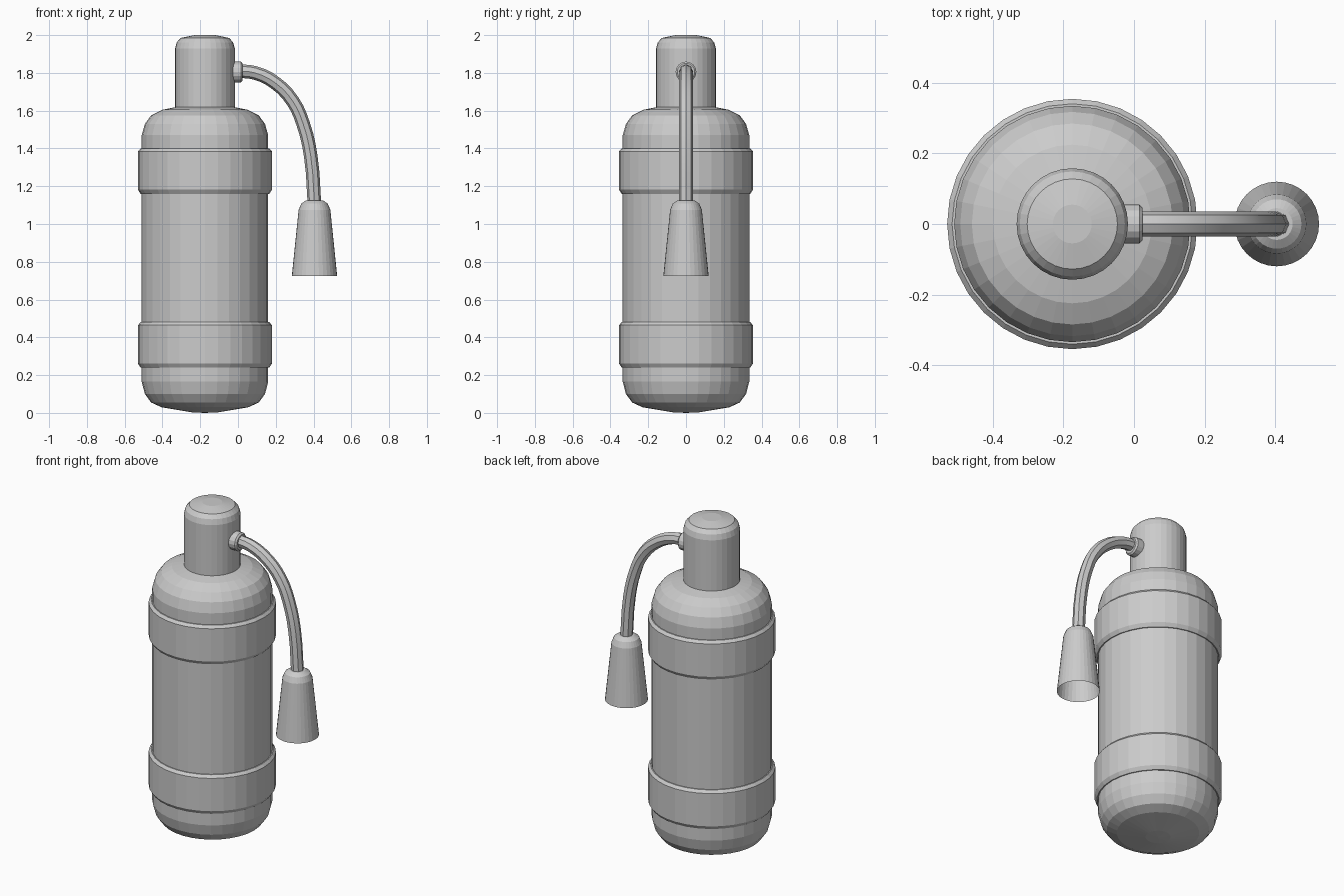
import bpy, bmesh, math
from mathutils import Matrix, Vector

if "Cube" in bpy.data.objects:
    bpy.data.objects.remove(bpy.data.objects["Cube"])

grey = bpy.data.materials.new("plain grey")
grey.use_nodes = True
grey.diffuse_color = (0.6, 0.6, 0.6, 1)
grey.node_tree.nodes["Principled BSDF"].inputs["Base Color"].default_value = (0.6, 0.6, 0.6, 1)

AXIS_X = -0.175
NOZZLE_X = 0.405


def lathe(name, profile, x, sides=32, matrix=None):
    """Spin (radius, height) points around a vertical axis at x."""
    bm = bmesh.new()
    verts = [bm.verts.new((r, 0, z)) for r, z in profile]
    edges = [bm.edges.new(pair) for pair in zip(verts, verts[1:])]
    bmesh.ops.spin(bm, geom=verts + edges, axis=(0, 0, 1), cent=(0, 0, 0),
                   angle=math.tau, steps=sides, use_merge=False)
    bmesh.ops.remove_doubles(bm, verts=bm.verts, dist=0.0005)
    bmesh.ops.recalc_face_normals(bm, faces=bm.faces)
    bm.transform(matrix or Matrix.Translation((x, 0, 0)))
    mesh = bpy.data.meshes.new(name)
    bm.to_mesh(mesh)
    bm.free()
    mesh.materials.append(grey)
    obj = bpy.data.objects.new(name, mesh)
    bpy.context.collection.objects.link(obj)
    return obj


# Tank with domed shoulder and shallow bulging base
lathe("tank", [(0, 0), (0.07, 0.003), (0.23, 0.03), (0.285, 0.055), (0.318, 0.10),
               (0.335, 0.165), (0.335, 1.47), (0.318, 1.53), (0.285, 1.575),
               (0.225, 1.605), (0.15, 1.62), (0, 1.62)], AXIS_X)

# Neck with rounded cap
lathe("neck", [(0, 1.6), (0.158, 1.6), (0.158, 1.93), (0.149, 1.962),
               (0.128, 1.985), (0.055, 2.0), (0, 2.0)], AXIS_X)

# Two bevelled straps around the tank
for name, low, high in (("lower_band", 0.24, 0.48), ("upper_band", 1.16, 1.4)):
    lathe(name, [(0.33, low), (0.341, low), (0.355, low + 0.022),
                 (0.355, high - 0.016), (0.341, high), (0.33, high)], AXIS_X)

# Collar where the hose leaves the neck
turn = Matrix.Translation((-0.04, 0, 1.805)) @ Matrix.Rotation(math.pi / 2, 4, 'Y')
lathe("hose_collar", [(0, 0), (0.055, 0), (0.055, 0.055), (0.046, 0.064), (0, 0.064)],
      0, 16, turn)

# Curved hose swept along a smooth path
path = [(0.0, 1.81), (0.09, 1.80), (0.2, 1.745), (0.29, 1.65),
        (0.345, 1.53), (0.385, 1.36), (NOZZLE_X, 1.1)]
curve = bpy.data.curves.new("hose", 'CURVE')
curve.dimensions = '3D'
curve.bevel_depth = 0.036
curve.bevel_resolution = 2
curve.resolution_u = 3
curve.use_fill_caps = True
spline = curve.splines.new('BEZIER')
spline.bezier_points.add(len(path) - 1)
for point, (x, z) in zip(spline.bezier_points, path):
    point.co = Vector((x, 0, z))
    point.handle_left_type = point.handle_right_type = 'AUTO'
curve.materials.append(grey)
hose = bpy.data.objects.new("hose", curve)
bpy.context.collection.objects.link(hose)
bpy.ops.object.select_all(action='DESELECT')
hose.select_set(True)
bpy.context.view_layer.objects.active = hose
bpy.ops.object.convert(target='MESH')
bpy.ops.object.shade_smooth_by_angle(angle=math.radians(40))

# Flared nozzle, open at the bottom
lathe("nozzle", [(0, 1.127), (0.045, 1.125), (0.07, 1.108), (0.084, 1.075),
                 (0.12, 0.725)], NOZZLE_X)
